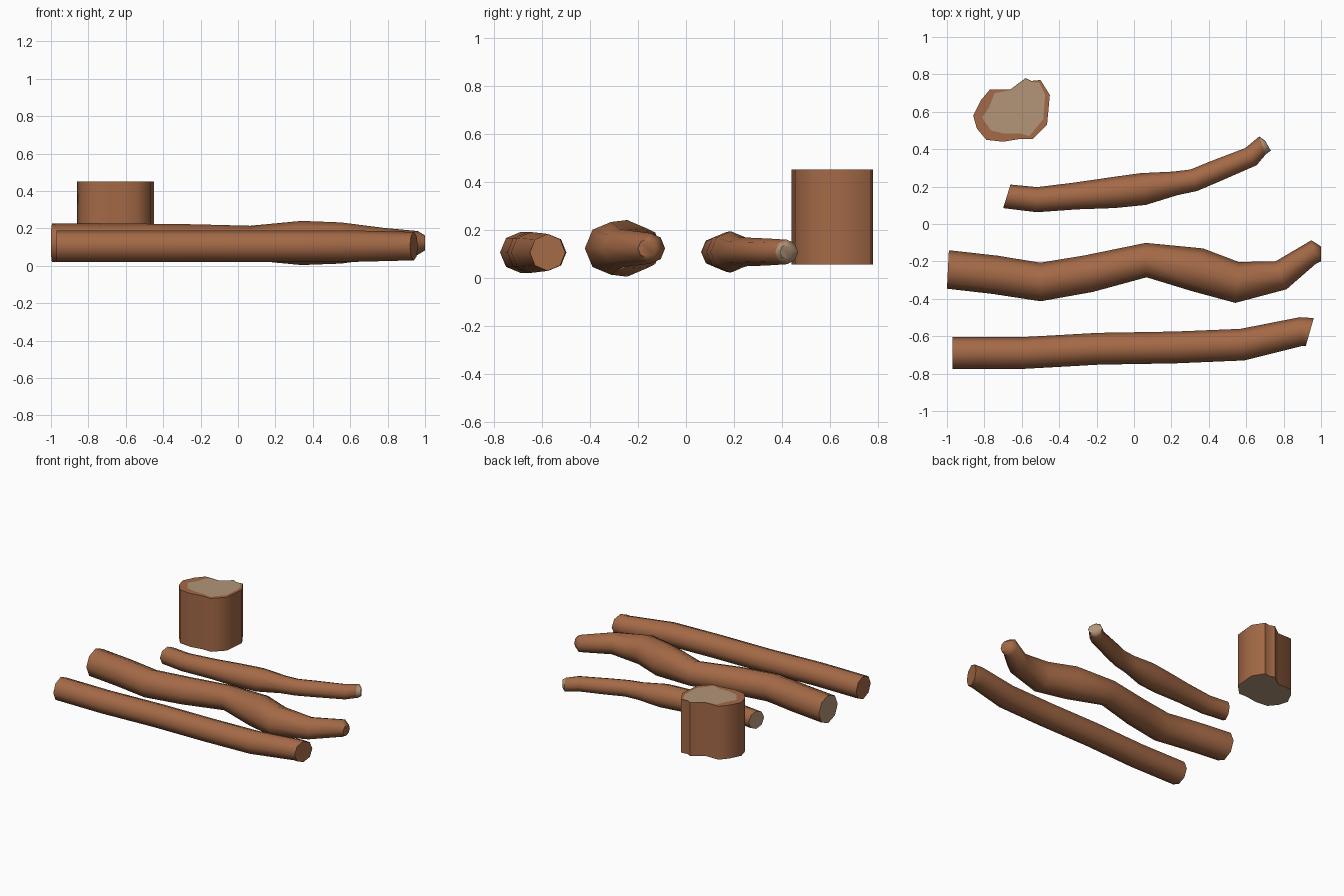
import bpy, bmesh, math
from mathutils import Vector

if "Cube" in bpy.data.objects:
    bpy.data.objects.remove(bpy.data.objects["Cube"])


def material(name, rgb):
    m = bpy.data.materials.new(name)
    m.diffuse_color = (*rgb, 1)
    m.use_nodes = True
    m.node_tree.nodes["Principled BSDF"].inputs["Base Color"].default_value = m.diffuse_color
    return m


bark = material("brown bark", (0.37, 0.142, 0.062))
wood = material("pale cut wood", (0.45, 0.30, 0.19))


def finish(bm, name, angle):
    bmesh.ops.recalc_face_normals(bm, faces=bm.faces)
    mesh = bpy.data.meshes.new(name)
    bm.to_mesh(mesh)
    bm.free()
    ob = bpy.data.objects.new(name, mesh)
    bpy.context.collection.objects.link(ob)
    mesh.materials.append(bark)
    mesh.materials.append(wood)
    bpy.ops.object.select_all(action='DESELECT')
    ob.select_set(True)
    bpy.context.view_layer.objects.active = ob
    bpy.ops.object.shade_smooth_by_angle(angle=math.radians(angle))
    return ob


def log(name, path, z, start_mat=0, end_mat=0, start_angle=None, end_angle=None, pale_rings=0):
    """Octagonal tube through (x, y, radius) stations lying level at height z."""
    bm = bmesh.new()
    pts = [Vector((x, y)) for x, y, r in path]
    last = len(pts) - 1
    rings = []
    for i, p in enumerate(pts):
        # ring direction follows the bend unless an end cut angle is given
        d = Vector((0, 0))
        if i > 0:
            d += (p - pts[i - 1]).normalized()
        if i < last:
            d += (pts[i + 1] - p).normalized()
        d.normalize()
        if i == 0 and start_angle is not None:
            d = Vector((math.cos(start_angle), math.sin(start_angle)))
        if i == last and end_angle is not None:
            d = Vector((math.cos(end_angle), math.sin(end_angle)))
        side, r = Vector((-d.y, d.x)), path[i][2]
        ring = []
        for k in range(8):
            a = math.tau * k / 8
            q = p + side * r * math.cos(a)
            ring.append(bm.verts.new((q.x, q.y, z + r * math.sin(a))))
        rings.append(ring)
    for i in range(last):
        for k in range(8):
            f = bm.faces.new((rings[i][k], rings[i][(k + 1) % 8],
                              rings[i + 1][(k + 1) % 8], rings[i + 1][k]))
            f.material_index = 1 if i >= last - pale_rings else 0
    bm.faces.new(rings[0]).material_index = start_mat
    bm.faces.new(rings[-1]).material_index = end_mat
    return finish(bm, name, 60)


# Straight front log with a slanted end cut
log("front_log", [(-0.97, -0.69, .085), (-0.6, -0.69, .085), (-0.19, -0.667, .085),
                  (0.22, -0.66, .085), (0.58, -0.645, .085), (0.893, -0.575, .077),
                  (0.94, -0.577, .077)], 0.105, start_angle=0, end_angle=-0.28)

# Thick wavy middle log
log("middle_log", [(-0.995, -0.243, .103), (-0.74, -0.272, .103), (-0.5, -0.31, .103),
                   (-0.24, -0.265, .1), (0.065, -0.193, .092), (0.34, -0.245, .118),
                   (0.55, -0.312, .11), (0.785, -0.275, .08), (0.96, -0.15, .064),
                   (1.0, -0.16, .04)], 0.122, start_mat=1, start_angle=-0.05, end_angle=0)

# Thin curved back log with pale ends
log("back_log", [(-0.68, 0.148, .066), (-0.52, 0.13, .067), (-0.31, 0.15, .072),
                 (-0.11, 0.168, .083), (0.05, 0.187, .086), (0.22, 0.217, .064),
                 (0.32, 0.234, .06), (0.43, 0.28, .059), (0.625, 0.36, .055),
                 (0.687, 0.42, .051), (0.717, 0.418, .03)], 0.107,
    start_mat=1, end_mat=1, start_angle=-0.3, end_angle=0.5, pale_rings=1)

# Stump: irregular outline, with the pale cut area bordered by bark patches
outer = [(-.86, .58), (-.82, .66), (-.77, .72), (-.66, .72), (-.58, .78), (-.55, .765),
         (-.5, .77), (-.45, .69), (-.465, .53), (-.54, .455), (-.61, .455),
         (-.70, .44), (-.79, .45), (-.84, .51)]
inner = [(-.81, .57), (-.775, .625), (-.745, .70), (-.66, .715), (-.58, .775), (-.55, .76),
         (-.505, .755), (-.475, .69), (-.485, .56), (-.56, .47), (-.61, .485),
         (-.70, .485), (-.765, .50), (-.80, .55)]
bm = bmesh.new()
low = [bm.verts.new((x, y, 0.055)) for x, y in outer]
top = [bm.verts.new((x, y, 0.45)) for x, y in outer]
cut = [bm.verts.new((x, y, 0.45)) for x, y in inner]
n = len(outer)
for a, b in ((low, top), (top, cut)):
    for i in range(n):
        j = (i + 1) % n
        bm.faces.new((a[i], a[j], b[j], b[i]))
bm.faces.new(cut).material_index = 1
bm.faces.new(low).material_index = 1
finish(bm, "stump", 60)
